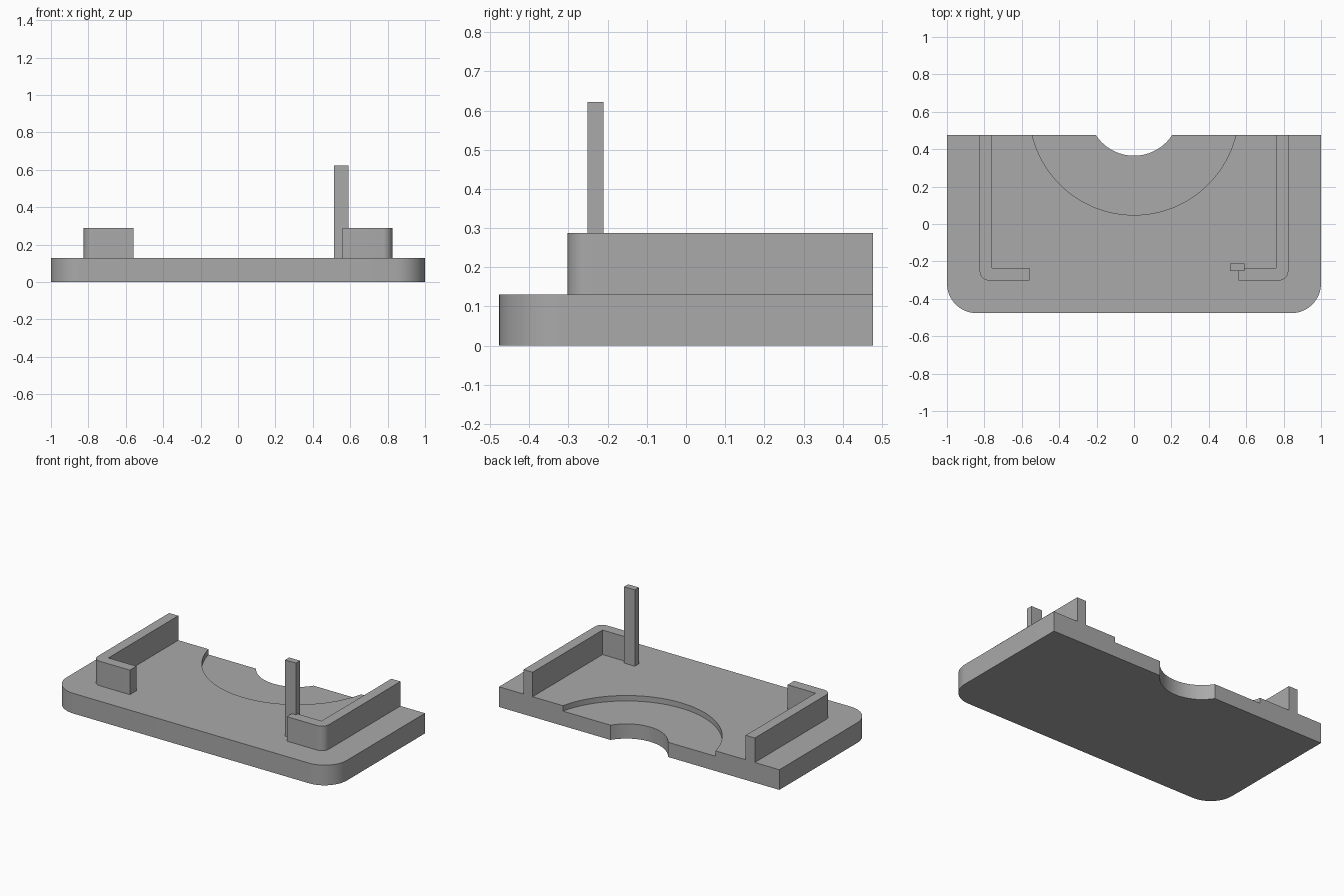
import bpy, bmesh
from math import sin, cos, pi, radians

if "Cube" in bpy.data.objects:
    bpy.data.objects.remove(bpy.data.objects["Cube"], do_unlink=True)

grey = bpy.data.materials.new("plain grey")
grey.use_nodes = True
COLOUR = (0.4, 0.4, 0.4, 1)
grey.diffuse_color = COLOUR
grey.node_tree.nodes["Principled BSDF"].inputs["Base Color"].default_value = COLOUR

BACK, FRONT = 0.477, -0.477
TOP = 0.13


def prism(name, outline, z0, z1):
    """Extrude a counter-clockwise outline from z0 up to z1."""
    bm = bmesh.new()
    face = bm.faces.new([bm.verts.new((x, y, z0)) for x, y in outline])
    new = bmesh.ops.extrude_face_region(bm, geom=[face])["geom"]
    bmesh.ops.translate(bm, vec=(0, 0, z1 - z0),
                        verts=[v for v in new if isinstance(v, bmesh.types.BMVert)])
    bmesh.ops.recalc_face_normals(bm, faces=bm.faces)
    mesh = bpy.data.meshes.new(name)
    bm.to_mesh(mesh)
    bm.free()
    mesh.materials.append(grey)
    obj = bpy.data.objects.new(name, mesh)
    bpy.context.collection.objects.link(obj)
    return obj


def arc(cx, cy, r, start, end, steps):
    angles = [radians(start + (end - start) * i / steps) for i in range(steps + 1)]
    return [(cx + r * cos(a), cy + r * sin(a)) for a in angles]


def cut(target, radius, z0, z1):
    """Subtract a disc centred just behind the back edge."""
    cutter = prism("cutter", arc(0, 0.608, radius, 0, 357.5, 143), z0, z1)
    mod = target.modifiers.new("cut", "BOOLEAN")
    mod.operation, mod.solver, mod.object = "DIFFERENCE", "EXACT", cutter
    bpy.context.view_layer.objects.active = target
    bpy.ops.object.modifier_apply(modifier=mod.name)
    bpy.data.objects.remove(cutter, do_unlink=True)


def smooth(obj):
    bpy.ops.object.select_all(action="DESELECT")
    obj.select_set(True)
    bpy.context.view_layer.objects.active = obj
    bpy.ops.object.shade_smooth_by_angle(angle=radians(30))


# Base plate with rounded front corners, shallow round recess and through notch
R = 0.16
base = prism("base_plate",
             [(1, BACK), (-1, BACK)]
             + arc(-1 + R, FRONT + R, R, 180, 270, 16)
             + arc(1 - R, FRONT + R, R, 270, 360, 16), 0, TOP)
cut(base, 0.56, TOP - 0.035, TOP + 0.1)
cut(base, 0.243, -0.1, TOP + 0.1)
smooth(base)

# L-shaped side walls with a rounded outer corner
r = 0.05
wall = ([(0.76, BACK), (0.76, -0.235), (0.56, -0.235), (0.56, -0.302)]
        + arc(0.825 - r, -0.302 + r, r, 270, 360, 12) + [(0.825, BACK)])
for name, side in (("left_wall", 1), ("right_wall", -1)):
    smooth(prism(name, [(side * x, y) for x, y in wall], TOP, 0.288))

# Tall thin post beside the left wall
prism("post", [(0.513, -0.252), (0.59, -0.252), (0.59, -0.211), (0.513, -0.211)], TOP, 0.622)
